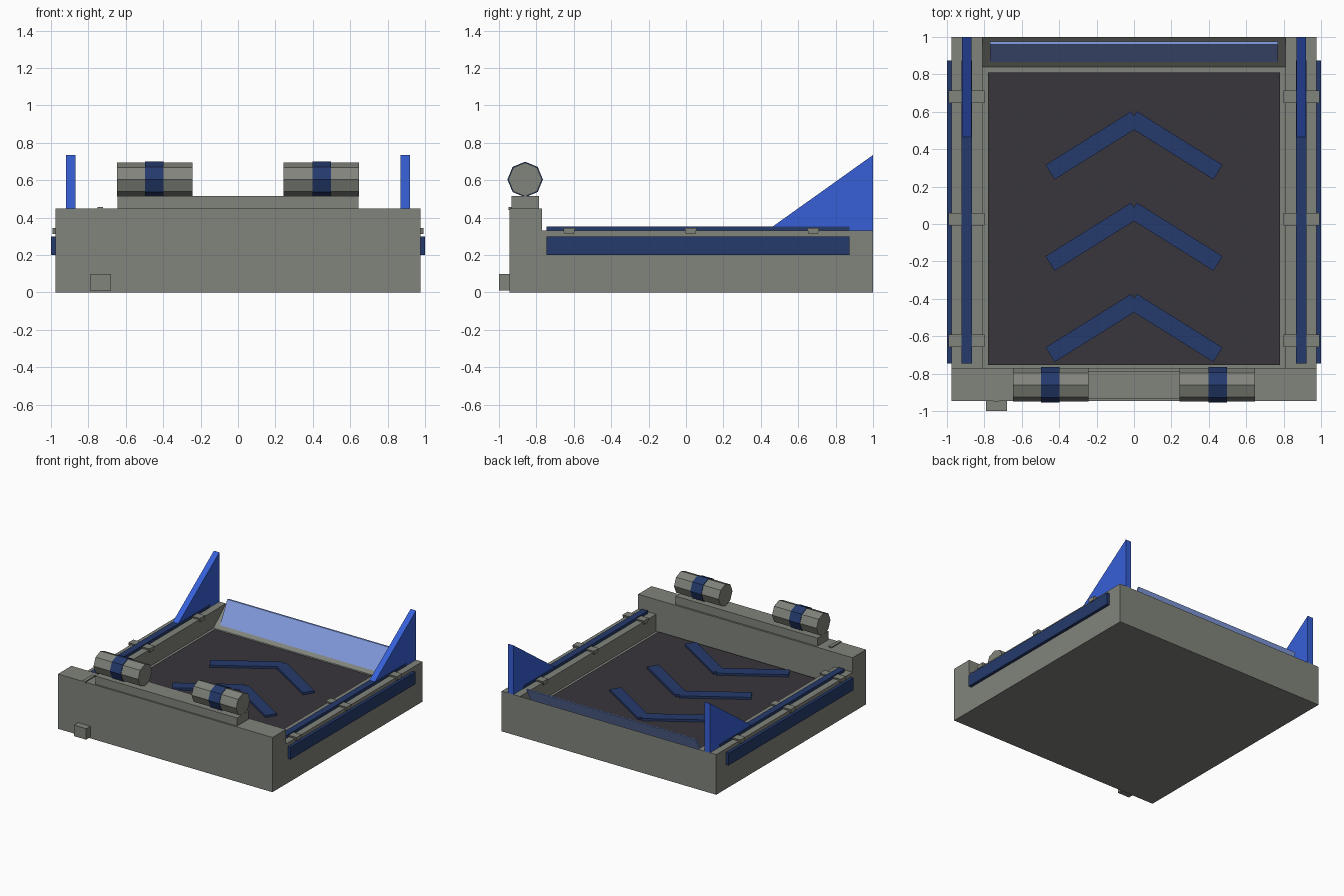
import bpy, math
from mathutils import Matrix, Vector

if "Cube" in bpy.data.objects:
    bpy.data.objects.remove(bpy.data.objects["Cube"])


def material(name, rgb):
    m = bpy.data.materials.new(name)
    m.diffuse_color = (*rgb, 1)
    m.use_nodes = True
    m.node_tree.nodes["Principled BSDF"].inputs["Base Color"].default_value = m.diffuse_color
    return m


GREY = material("warm grey", (0.22, 0.23, 0.20))
DARK = material("charcoal", (0.041, 0.037, 0.046))
NAVY = material("navy blue", (0.018, 0.042, 0.15))
BLUE = material("royal blue", (0.038, 0.117, 0.68))
PALE = material("pale blue", (0.24, 0.35, 0.79))


def prism(name, profile, x0, x1, mat):
    """Extrude a (y, z) outline along x."""
    n = len(profile)
    x0, x1 = min(x0, x1), max(x0, x1)
    area = sum(profile[i][0] * profile[(i + 1) % n][1]
               - profile[(i + 1) % n][0] * profile[i][1] for i in range(n))
    if area < 0:
        profile = profile[::-1]
    verts = [(x, y, z) for x in (x0, x1) for y, z in profile]
    faces = [tuple(range(n))[::-1], tuple(range(n, 2 * n))]
    faces += [(i, (i + 1) % n, n + (i + 1) % n, n + i) for i in range(n)]
    mesh = bpy.data.meshes.new(name)
    mesh.from_pydata(verts, [], faces)
    mesh.materials.append(mat)
    ob = bpy.data.objects.new(name, mesh)
    bpy.context.collection.objects.link(ob)
    return ob


def box(name, x, y, z, mat):
    return prism(name, [(y[0], z[0]), (y[1], z[0]), (y[1], z[1]), (y[0], z[1])],
                 x[0], x[1], mat)


def octagon(y, z, r):
    return [(y + r * math.cos(i * math.pi / 4), z + r * math.sin(i * math.pi / 4))
            for i in range(8)]


# Tray floor with a sloped back lip, and the taller front wall
prism("tray_floor", [(-0.77, 0), (1, 0), (1, 0.33), (0.84, 0.19), (-0.77, 0.19)],
      -0.81, 0.81, GREY)
box("front_wall", (-0.975, 0.975), (-0.945, -0.77), (0, 0.45), GREY)
box("front_wall_step", (-0.645, 0.645), (-0.932, -0.785), (0.45, 0.517), GREY)
box("floor_pad", (-0.78, 0.78), (-0.755, 0.81), (0.18, 0.2), DARK)

# Slanted board on the back lip
prism("back_board", [(0.865, 0.21), (0.88, 0.21), (0.975, 0.39), (0.96, 0.39)],
      -0.77, 0.77, PALE)

# Small fittings on the front
box("front_latch", (-0.79, -0.68), (-1.0, -0.945), (0.01, 0.10), GREY)
box("latch_strip", (-0.75, -0.722), (-0.95, -0.82), (0.44, 0.458), GREY)

# Parts repeated on both sides
for s, side in ((-1, "left"), (1, "right")):
    box(f"side_rail_{side}", (s * 0.81, s * 0.975), (-0.77, 1), (0, 0.33), GREY)
    box(f"rail_bar_{side}", (s * 0.867, s * 0.921), (-0.745, 0.875), (0.325, 0.353), NAVY)
    box(f"side_stripe_{side}", (s * 0.97, s * 1.0), (-0.745, 0.875), (0.2, 0.3), NAVY)
    prism(f"back_fin_{side}", [(0.432, 0.33), (1, 0.33), (1, 0.735)],
          s * 0.869, s * 0.919, BLUE)
    for i, y in enumerate((-0.625, 0.025, 0.68)):
        prism(f"rail_clip_{side}_{i}",
              [(y - 0.025, 0.312), (y + 0.025, 0.312), (y + 0.033, 0.345), (y - 0.033, 0.345)],
              s * 0.80, s * 0.992, GREY)
    # Octagonal canister and its band
    prism(f"canister_{side}", octagon(-0.86, 0.604, 0.09), s * 0.243, s * 0.648, GREY)
    prism(f"canister_band_{side}", octagon(-0.86, 0.604, 0.095), s * 0.398, s * 0.497, NAVY)

# Chevron arrows on the pad
for i in range(3):
    for s, side in ((-1, "left"), (1, "right")):
        arm = box(f"chevron_{i}_{side}", (-0.27, 0.27), (-0.046, 0.046), (0.19, 0.218), NAVY)
        arm.data.transform(Matrix.Translation(Vector((s * 0.22, 0.42 - 0.488 * i, 0)))
                           @ Matrix.Rotation(-s * math.radians(32), 4, 'Z'))
